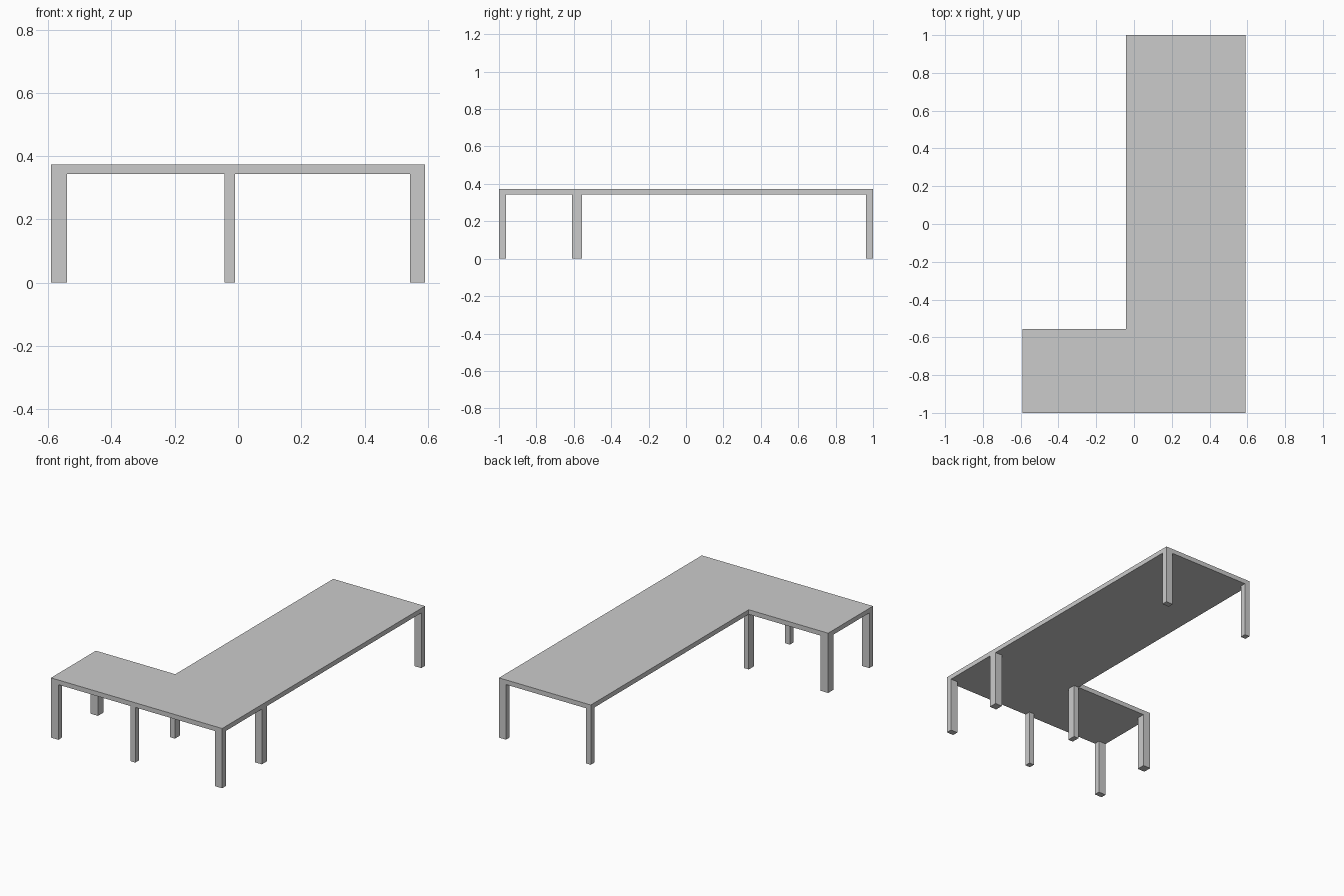
import bpy
import bmesh

if "Cube" in bpy.data.objects:
    bpy.data.objects.remove(bpy.data.objects["Cube"])

TOP, UNDER = 0.373, 0.344
X_MIN, X_MAX, X_IN = -0.591, 0.591, -0.043
Y_MIN, Y_MAX, Y_IN = -1.0, 1.0, -0.557


def prism(name, outline, z0, z1):
    """Extrude a flat outline from z0 up to z1."""
    bm = bmesh.new()
    face = bm.faces.new([bm.verts.new((x, y, z0)) for x, y in outline])
    result = bmesh.ops.extrude_face_region(bm, geom=[face], use_keep_orig=True)
    for v in result["geom"]:
        if isinstance(v, bmesh.types.BMVert):
            v.co.z = z1
    bmesh.ops.recalc_face_normals(bm, faces=bm.faces[:])
    mesh = bpy.data.meshes.new(name)
    bm.to_mesh(mesh)
    bm.free()
    obj = bpy.data.objects.new(name, mesh)
    bpy.context.collection.objects.link(obj)
    return obj


# L-shaped table top
prism("table_top", [(X_MIN, Y_MIN), (X_MAX, Y_MIN), (X_MAX, Y_MAX),
                    (X_IN, Y_MAX), (X_IN, Y_IN), (X_MIN, Y_IN)], UNDER, TOP)

# Legs: every crossing of these column and row spans that lies under the top
columns = {"left": (X_MIN, -0.540), "middle": (X_IN, -0.009), "right": (0.543, X_MAX)}
rows = {"front": (Y_MIN, -0.963), "inner": (-0.609, Y_IN), "back": (0.963, Y_MAX)}
for row, (y0, y1) in rows.items():
    for col, (x0, x1) in columns.items():
        if (row, col) != ("back", "left"):
            prism(f"{row}_{col}_leg", [(x0, y0), (x1, y0), (x1, y1), (x0, y1)], 0, UNDER)
